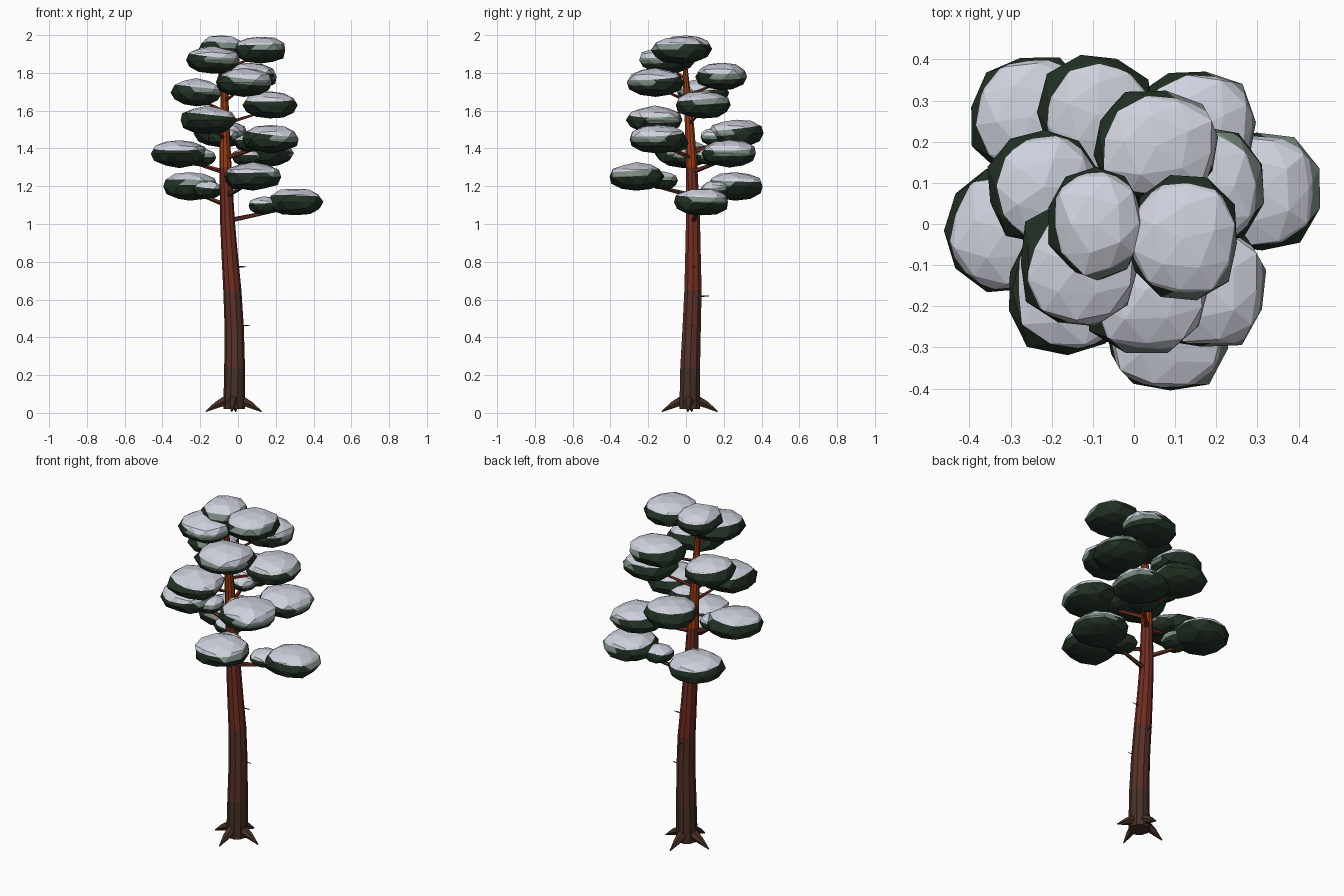
import bpy, bmesh, math, random
from mathutils import Vector, Matrix

if "Cube" in bpy.data.objects:
    bpy.data.objects.remove(bpy.data.objects["Cube"])

random.seed(4)


def material(name, rgb):
    m = bpy.data.materials.new(name)
    m.diffuse_color = (*rgb, 1)
    m.use_nodes = True
    m.node_tree.nodes["Principled BSDF"].inputs["Base Color"].default_value = m.diffuse_color
    return m


SNOW = material("snow", (0.62, 0.64, 0.72))
FROST = material("frosted needles", (0.20, 0.26, 0.23))
NEEDLE = material("dark needles", (0.016, 0.030, 0.017))
BARK = [material("base bark", (0.060, 0.029, 0.020)),
        material("brown bark", (0.095, 0.030, 0.020)),
        material("red bark", (0.165, 0.026, 0.015)),
        material("orange bark", (0.32, 0.045, 0.007))]


def finish(bm, name, mats):
    bmesh.ops.recalc_face_normals(bm, faces=bm.faces)
    me = bpy.data.meshes.new(name)
    bm.to_mesh(me)
    bm.free()
    for m in mats:
        me.materials.append(m)
    ob = bpy.data.objects.new(name, me)
    bpy.context.collection.objects.link(ob)
    return ob


# Trunk centre line: z, x, y, radius
SPINE = [(0.02, -0.02, 0.02, 0.058), (0.24, -0.018, 0.022, 0.055), (0.45, -0.02, 0.03, 0.051),
         (0.65, -0.03, 0.037, 0.048), (0.85, -0.045, 0.037, 0.043), (1.02, -0.056, 0.037, 0.039),
         (1.3, -0.066, 0.03, 0.032), (1.5, -0.07, 0.02, 0.026), (1.7, -0.072, 0.005, 0.020),
         (1.9, -0.075, -0.01, 0.010)]


def trunk_at(z):
    for a, b in zip(SPINE, SPINE[1:]):
        if z <= b[0]:
            t = (z - a[0]) / (b[0] - a[0])
            return Vector((a[1] + t * (b[1] - a[1]), a[2] + t * (b[2] - a[2]), z))
    return Vector((SPINE[-1][1], SPINE[-1][2], z))


def tube(bm, points, radii, sides, level=False):
    """Loft rings along points, facing the local direction or kept level."""
    rings = []
    for i, p in enumerate(points):
        d = points[min(i + 1, len(points) - 1)] - points[max(i - 1, 0)]
        q = (Vector((0, 0, 1)) if level else d).to_track_quat('Z', 'Y')
        rings.append([bm.verts.new(p + q @ Vector((radii[i] * math.cos(a), radii[i] * math.sin(a), 0)))
                      for a in (math.tau * k / sides for k in range(sides))])
    for r, s in zip(rings, rings[1:]):
        for k in range(sides):
            bm.faces.new((r[k], r[(k + 1) % sides], s[(k + 1) % sides], s[k]))
    bm.faces.new(rings[0])
    bm.faces.new(rings[-1])


# Trunk, bark colour by height
bm = bmesh.new()
tube(bm, [Vector((x, y, z)) for z, x, y, r in SPINE], [s[3] for s in SPINE], 10, level=True)
for f in bm.faces:
    z = f.calc_center_median().z
    f.material_index = sum(z > limit for limit in (0.24, 0.65, 1.3))
finish(bm, "trunk", BARK)

# Four spreading roots
bm = bmesh.new()
foot = Vector((-0.023, 0.02, 0))
for k in range(4):
    a = math.radians(-4 + 90 * k)
    out = Vector((math.cos(a), math.sin(a), 0))
    tube(bm, [foot + out * r + Vector((0, 0, z)) for r, z in ((0.035, 0.068), (0.09, 0.042), (0.148, 0.007))],
         [0.029, 0.020, 0.003], 6)
finish(bm, "roots", BARK[:1])

# Dead twigs on the bare trunk
bm = bmesh.new()
for z, a in ((0.46, 0), (0.615, 90), (0.77, 5)):
    p = trunk_at(z)
    d = Vector((math.cos(math.radians(a)), math.sin(math.radians(a)), 0.05))
    tube(bm, [p + d * 0.03, p + d * 0.085], [0.005, 0.002], 4)
finish(bm, "twigs", BARK[:1])


def foliage(name, centre, size):
    """Flattened low-poly clump: snow on top, a frosted side, needles below."""
    bm = bmesh.new()
    bmesh.ops.create_icosphere(bm, subdivisions=2, radius=1,
                               matrix=Matrix.Rotation(random.uniform(0, 6.28), 4, 'Z'))
    for v in bm.verts:
        # Slightly squared outline and fuller underside
        flat = math.hypot(v.co.x, v.co.y)
        if flat > 0.01:
            k = (abs(v.co.x / flat) ** 2.5 + abs(v.co.y / flat) ** 2.5) ** (-1 / 2.5)
            v.co.x *= k
            v.co.y *= k
        v.co.z = math.copysign(abs(v.co.z) ** 0.9, v.co.z)
        v.co *= random.uniform(0.94, 1.05)
    # Cut a slanted snow line and a frost line
    turn = random.uniform(0, math.tau)
    lean = Vector((0.15 * math.cos(turn) + 0.08, 0.15 * math.sin(turn) - 0.06, 1))
    snow_line, frost_line = 0.40, 0.0
    for line in (snow_line, frost_line):
        bmesh.ops.bisect_plane(bm, geom=bm.verts[:] + bm.edges[:] + bm.faces[:],
                               plane_co=(0, 0, line), plane_no=lean)
    frost_turn = math.radians(-15 + random.uniform(-50, 50))
    for f in bm.faces:
        c = f.calc_center_median()
        h = c.dot(lean)
        off = abs((math.atan2(c.y, c.x) - frost_turn + math.pi) % math.tau - math.pi)
        if h > snow_line:
            f.material_index = 0
        elif h > frost_line and off < math.radians(50):
            f.material_index = 1
        else:
            f.material_index = 2
    for v in bm.verts:
        v.co = Vector((v.co.x * size[0], v.co.y * size[1], v.co.z * size[2])) + Vector(centre)
    finish(bm, name, [SNOW, FROST, NEEDLE])


# Clumps: centre x, y, z, radius x, radius y
CLUMPS = [(0.12, -0.035, 1.92, 0.137, 0.15), (-0.09, 0.0, 1.927, 0.116, 0.135),
          (-0.135, -0.1, 1.867, 0.147, 0.152), (0.03, -0.16, 1.75, 0.155, 0.15),
          (0.055, 0.19, 1.78, 0.154, 0.137), (-0.22, 0.09, 1.695, 0.135, 0.135),
          (0.17, 0.09, 1.63, 0.145, 0.145), (-0.16, -0.165, 1.55, 0.152, 0.15),
          (0.175, -0.15, 1.45, 0.15, 0.155), (-0.09, 0.265, 1.48, 0.14, 0.145),
          (0.145, 0.23, 1.375, 0.147, 0.15), (-0.31, -0.015, 1.372, 0.147, 0.148),
          (0.08, -0.262, 1.25, 0.148, 0.15), (-0.255, 0.26, 1.2, 0.147, 0.15),
          (0.305, 0.08, 1.117, 0.148, 0.15)]

branches = bmesh.new()
for i, (x, y, z, rx, ry) in enumerate(CLUMPS):
    foliage(f"foliage_{i + 1}", (x, y, z), (rx, ry, 0.074))
    # Branch rising from the trunk into the clump
    tip = Vector((x, y, z - 0.025))
    start = trunk_at(z - 0.1)
    mid = start.lerp(tip, 0.5)
    r = 0.014 if z < 1.5 else 0.010
    tube(branches, [start, mid, tip], [r, r * 0.7, r * 0.35], 5)
    # Small inner clump halfway along the lower branches
    if z < 1.5:
        c = start.lerp(Vector((x, y, z)), 0.53)
        foliage(f"inner_foliage_{i + 1}", (c.x, c.y, z - 0.02), (0.08, 0.08, 0.048))
for f in branches.faces:
    f.material_index = int(f.calc_center_median().z > 1.25)
finish(branches, "branches", BARK[1:3])
